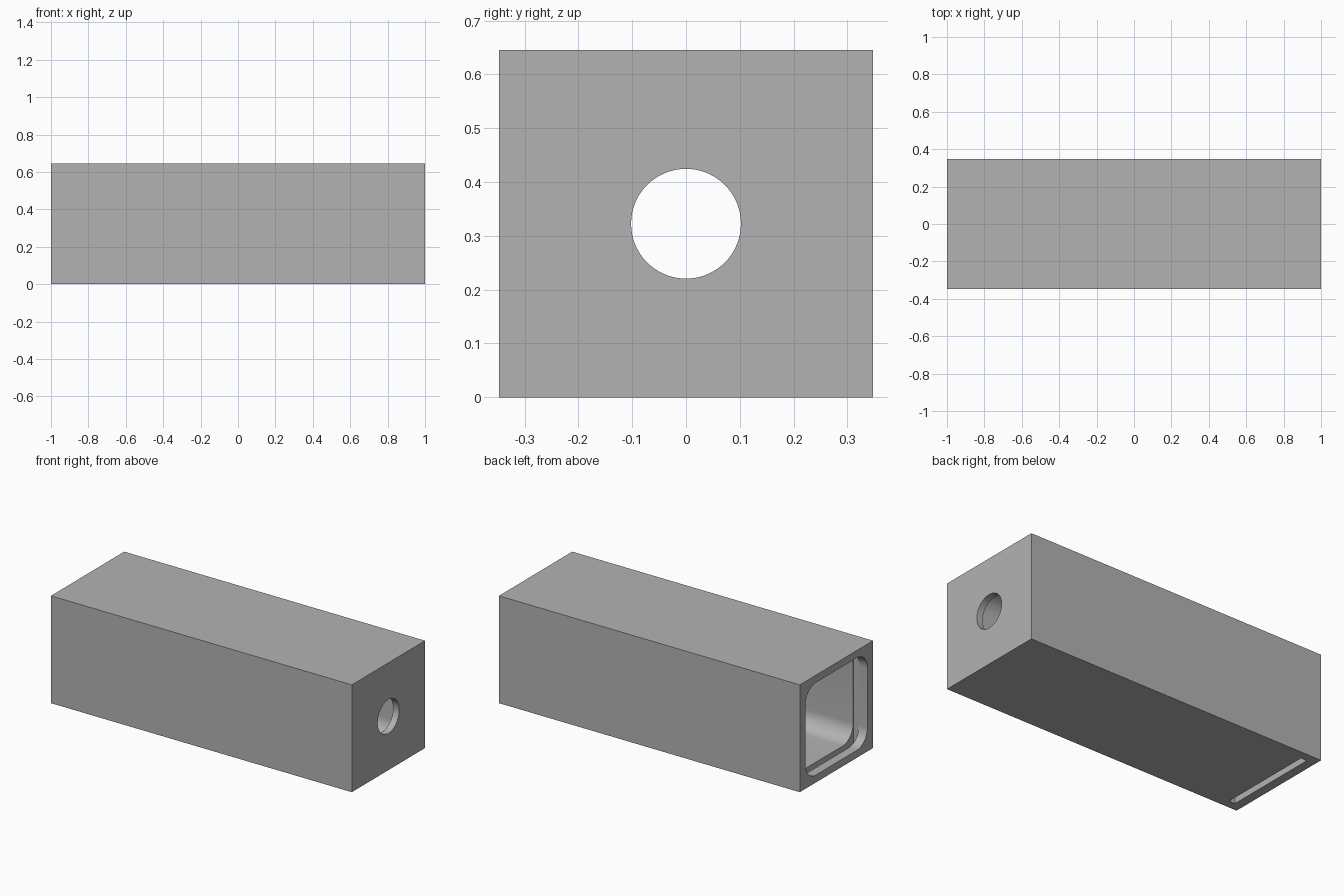
import bpy
import bmesh
import math
from mathutils import Matrix

if "Cube" in bpy.data.objects:
    bpy.data.objects.remove(bpy.data.objects["Cube"], do_unlink=True)

LENGTH, WIDTH, HEIGHT = 2.0, 0.695, 0.645
SIDE_WALL, FLOOR, END_WALL = 0.053, 0.045, 0.04
CORNER = 0.1
MID = HEIGHT / 2

grey = bpy.data.materials.new("plain grey")
grey.use_nodes = True
grey.diffuse_color = (0.45, 0.45, 0.45, 1)
grey.node_tree.nodes["Principled BSDF"].inputs["Base Color"].default_value = grey.diffuse_color


def finish(name, bm):
    mesh = bpy.data.meshes.new(name)
    bm.to_mesh(mesh)
    bm.free()
    mesh.materials.append(grey)
    obj = bpy.data.objects.new(name, mesh)
    bpy.context.collection.objects.link(obj)
    return obj


def box(name, low, high, radius=0):
    """Box between two corners; radius rounds the edges running along x."""
    bm = bmesh.new()
    bmesh.ops.create_cube(bm, size=1)
    for v in bm.verts:
        v.co = [a + (c + 0.5) * (b - a) for a, b, c in zip(low, high, v.co)]
    if radius:
        along = [e for e in bm.edges
                 if abs(e.verts[0].co.x - e.verts[1].co.x) > radius]
        bmesh.ops.bevel(bm, geom=along, offset=radius, segments=12,
                        profile=0.5, affect='EDGES')
    return finish(name, bm)


def rod(name, radius, depth, x, z):
    bm = bmesh.new()
    bmesh.ops.create_cone(bm, cap_ends=True, segments=64, radius1=radius,
                          radius2=radius, depth=depth,
                          matrix=Matrix.Translation((x, 0, z))
                          @ Matrix.Rotation(math.pi / 2, 4, 'Y'))
    return finish(name, bm)


end = LENGTH / 2
half = WIDTH / 2
inner = half - SIDE_WALL

# Outer body
housing = box("housing", (-end, -half, 0), (end, half, HEIGHT))

# Rounded cavity open at the left end, lid slot from below, round hole at the closed end
cutters = [
    box("cavity_cutter", (-end - 0.1, -inner, FLOOR),
        (end - END_WALL, inner, HEIGHT - FLOOR), CORNER),
    box("lid_slot_cutter", (-end + 0.055, -inner - 0.001, -0.1),
        (-end + 0.095, inner + 0.001, HEIGHT - FLOOR + 0.001)),
    rod("end_hole_cutter", 0.102, 0.3, end, MID),
]

bpy.context.view_layer.objects.active = housing
for cutter in cutters:
    cutter.hide_render = True
    mod = housing.modifiers.new(cutter.name, 'BOOLEAN')
    mod.operation = 'DIFFERENCE'
    mod.solver = 'EXACT'
    mod.object = cutter
    bpy.ops.object.modifier_apply(modifier=mod.name)
    bpy.data.objects.remove(cutter, do_unlink=True)

# Smooth rounded corners, crisp edges
bpy.ops.object.select_all(action='DESELECT')
housing.select_set(True)
bpy.ops.object.shade_smooth_by_angle(angle=math.radians(30))
